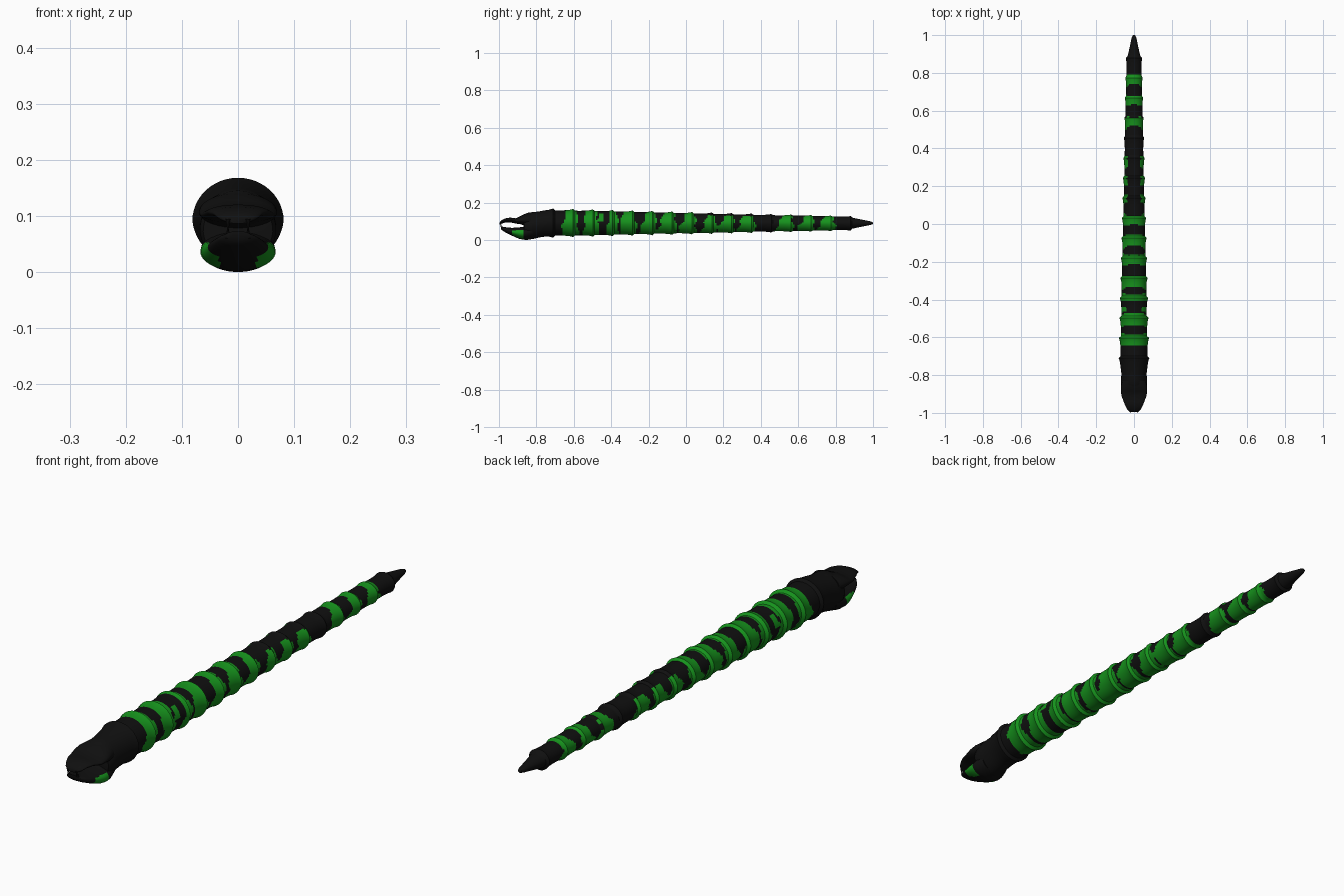
import bpy, math

if "Cube" in bpy.data.objects:
    bpy.data.objects.remove(bpy.data.objects["Cube"])

SIDES = 48


def material(name, rgb):
    m = bpy.data.materials.new(name)
    m.diffuse_color = (*rgb, 1)
    m.use_nodes = True
    m.node_tree.nodes["Principled BSDF"].inputs["Base Color"].default_value = m.diffuse_color
    return m


BLACK = material("black", (0.005, 0.005, 0.005))
GREEN = material("green", (0.008, 0.29, 0.012))


def loft(name, rings, is_green=None, taper=0.1, angle=35):
    """Skin elliptical rings (y, centre z, half width, half height) along y."""
    verts, faces = [], []
    for y, cz, rx, rz in rings:
        for i in range(SIDES):
            a = 2 * math.pi * i / SIDES
            s = math.sin(a)
            squeeze = 1 - taper * max(0, -s)          # narrower underside
            verts.append((rx * math.cos(a) * squeeze, y, cz + rz * s))
    for r in range(len(rings) - 1):
        for i in range(SIDES):
            j = (i + 1) % SIDES
            a, b = r * SIDES, (r + 1) * SIDES
            faces.append((a + i, a + j, b + j, b + i))
    last = (len(rings) - 1) * SIDES
    faces.append(tuple(reversed(range(SIDES))))
    faces.append(tuple(range(last, last + SIDES)))
    me = bpy.data.meshes.new(name)
    me.from_pydata(verts, [], faces)
    me.materials.append(BLACK)
    me.materials.append(GREEN)
    if is_green:
        for p in me.polygons:
            p.material_index = int(is_green(p.center))
    ob = bpy.data.objects.new(name, me)
    bpy.context.collection.objects.link(ob)
    bpy.ops.object.select_all(action='DESELECT')
    ob.select_set(True)
    bpy.context.view_layer.objects.active = ob
    # consistent outward normals
    bpy.ops.object.mode_set(mode='EDIT')
    bpy.ops.mesh.select_all(action='SELECT')
    bpy.ops.mesh.normals_make_consistent(inside=False)
    bpy.ops.object.mode_set(mode='OBJECT')
    bpy.ops.object.shade_smooth_by_angle(angle=math.radians(angle))
    return ob


# ---- body size along its length ----
Y0, STEP, COUNT = -0.71, 0.106, 15


def body_ring(y, flare):
    t = (y - Y0) / (0.88 - Y0)
    rx = 0.072 + (0.038 - 0.072) * t
    rz = 0.068 + (0.034 - 0.068) * t
    return (y, 0.091 - 0.002 * t, rx * flare, rz * flare)


# ---- colour bands: start and end along the back, and a saddle flag ----
BANDS = [(-0.645, -0.585, 0), (-0.535, -0.475, 0), (-0.465, -0.445, 1),
         (-0.405, -0.37, 0), (-0.33, -0.275, 0), (-0.21, -0.165, 0),
         (-0.115, -0.06, 0), (0.0, 0.045, 0), (0.12, 0.155, 1),
         (0.21, 0.25, 1), (0.31, 0.36, 1), (0.52, 0.565, 0),
         (0.635, 0.675, 0), (0.74, 0.79, 0)]


def band_rule(c):
    _, cz, _, rz = body_ring(c.y, 1.05)
    s = max(-1, min(1, (c.z - cz) / rz))
    spread = 0.010 if c.y < -0.35 else 0.022
    for start, end, saddle in BANDS:
        if saddle and s > 0.78:                       # black patch on the back
            continue
        if saddle and c.y < -0.4 and s < 0.1:
            continue
        wave = 0.008 * math.sin(5 * s + 30 * start) * (1 - s * s)
        if start - spread * (1 - s) + wave < c.y < end + 0.006 * (1 - s) + wave:
            return True
    return False


# ---- segmented body: head end, flared segments, tail cone ----
rings = [(-0.868, 0.072, 0.045, 0.045), (-0.865, 0.072, 0.062, 0.064),
         (-0.85, 0.073, 0.068, 0.072), (-0.82, 0.077, 0.068, 0.072),
         (-0.79, 0.082, 0.067, 0.070), (-0.765, 0.087, 0.070, 0.070),
         (-0.735, 0.090, 0.074, 0.071), (-0.718, 0.090, 0.078, 0.076)]
rings.append(body_ring(Y0, 1.13))
for k in range(COUNT):
    start = Y0 + k * STEP
    for n in range(13):
        t = n / 12
        flare = 1 + 0.03 * t + 0.12 * t ** 5
        rings.append(body_ring(start + 0.010 + t * (STEP - 0.010), flare))
rings += [(0.888, 0.09, 0.034, 0.030), (0.905, 0.09, 0.030, 0.026),
          (0.93, 0.09, 0.024, 0.021), (0.96, 0.09, 0.018, 0.015),
          (0.985, 0.09, 0.013, 0.010), (0.997, 0.09, 0.008, 0.006),
          (1.0, 0.09, 0.003, 0.002)]
loft("segmented_body", rings, band_rule)

# ---- jaws ----
loft("upper_jaw", [(-0.83, 0.105, 0.062, 0.040), (-0.86, 0.108, 0.069, 0.032),
                   (-0.885, 0.106, 0.070, 0.022), (-0.91, 0.102, 0.066, 0.014),
                   (-0.94, 0.107, 0.055, 0.013), (-0.965, 0.105, 0.045, 0.011),
                   (-0.985, 0.097, 0.034, 0.010), (-0.995, 0.092, 0.020, 0.006)],
     taper=0.0, angle=60)


def cheek_rule(c):
    return abs(c.x) > 0.034 and c.z < 0.052 and -0.93 < c.y < -0.875


loft("lower_jaw", [(-0.82, 0.047, 0.058, 0.040), (-0.85, 0.040, 0.066, 0.040),
                   (-0.87, 0.036, 0.067, 0.034), (-0.89, 0.037, 0.065, 0.031),
                   (-0.91, 0.040, 0.060, 0.026), (-0.93, 0.044, 0.054, 0.021),
                   (-0.955, 0.051, 0.046, 0.016), (-0.975, 0.058, 0.036, 0.012),
                   (-0.99, 0.065, 0.022, 0.008)],
     cheek_rule, taper=0.0, angle=60)

# ---- small fangs at the jaw tips ----
for side, x in (("right", 0.018), ("left", -0.018)):
    for jaw, z, turn in (("upper", 0.082, math.pi), ("lower", 0.072, 0)):
        bpy.ops.mesh.primitive_cone_add(vertices=10, radius1=0.005, radius2=0.0,
                                        depth=0.024, rotation=(turn, 0, 0),
                                        location=(x, -0.985 if jaw == "lower" else -0.993, z))
        fang = bpy.context.object
        fang.name = f"{jaw}_{side}_fang"
        fang.data.materials.append(BLACK)
